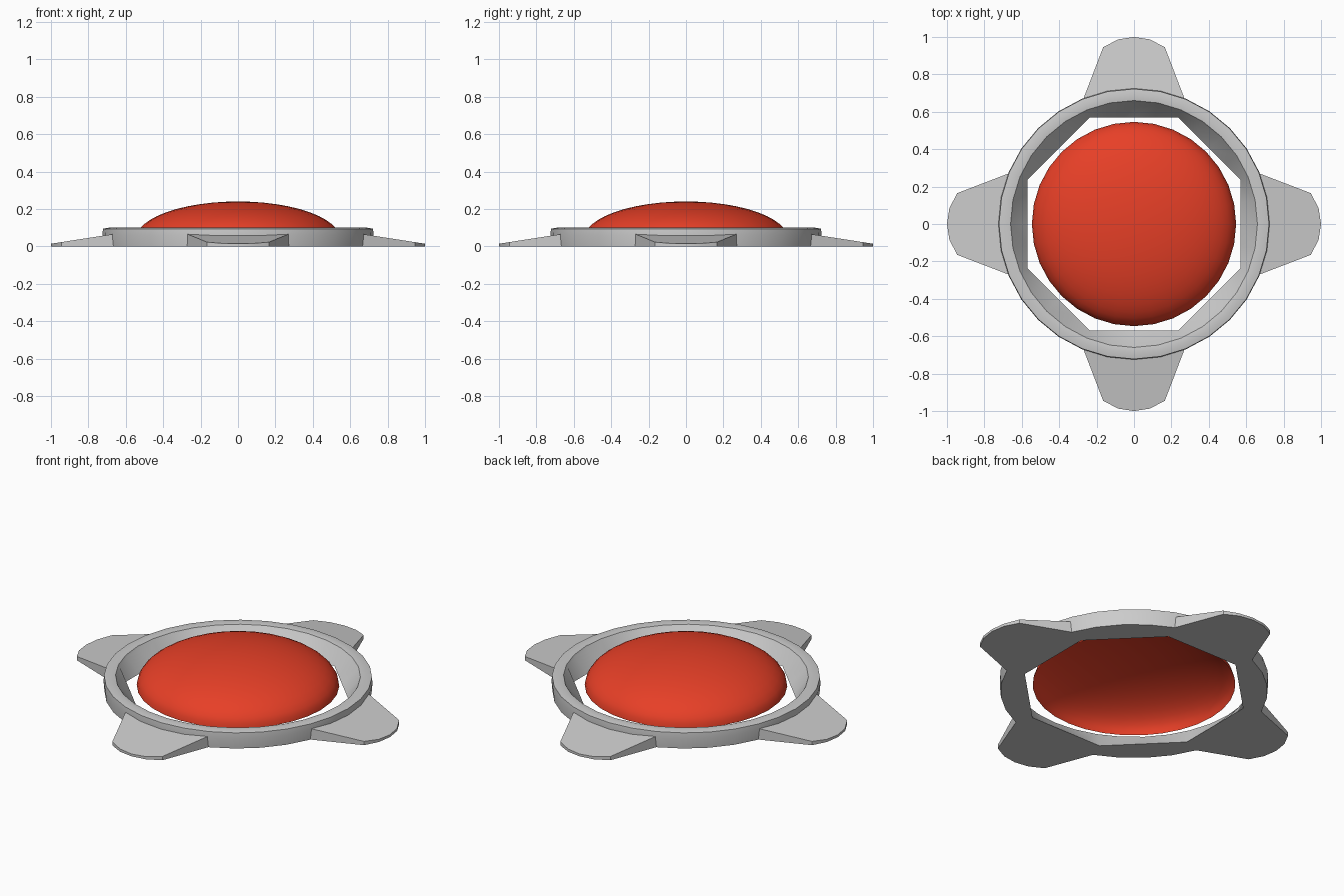
import bpy, bmesh
from math import sin, cos, pi

if "Cube" in bpy.data.objects:
    bpy.data.objects.remove(bpy.data.objects["Cube"])

SEG = 32


def finish(name, bm, fix_normals=True):
    if fix_normals:
        bmesh.ops.recalc_face_normals(bm, faces=bm.faces)
    mesh = bpy.data.meshes.new(name)
    bm.to_mesh(mesh)
    bm.free()
    obj = bpy.data.objects.new(name, mesh)
    bpy.context.collection.objects.link(obj)
    bpy.ops.object.select_all(action='DESELECT')
    obj.select_set(True)
    bpy.context.view_layer.objects.active = obj
    bpy.ops.object.shade_smooth_by_angle(angle=pi / 5)
    return obj


def octagon_radius(angle, apothem):
    # distance to an octagon whose flats face the axes and diagonals
    a = (angle + pi / 8) % (pi / 4) - pi / 8
    return apothem / cos(a)


# Bezel ring: round outside and rim, octagonal opening at the bottom
profile = [(0.72, 0.0), (0.725, 0.06), (0.722, 0.094), (0.69, 0.1),
           (0.66, 0.096), (0.653, 0.085)]
bm = bmesh.new()
loops = []
for i in range(SEG):
    a = 2 * pi * i / SEG
    pts = [(octagon_radius(a, 0.57), 0.0)] + profile
    loops.append([bm.verts.new((r * cos(a), r * sin(a), z)) for r, z in pts])
for i in range(SEG):
    p, q = loops[i], loops[(i + 1) % SEG]
    for k in range(len(p)):
        n = (k + 1) % len(p)
        bm.faces.new((p[k], q[k], q[n], p[n]))
finish("bezel_ring", bm)


# Four sloping lugs with rounded tips
half = [(0.28, 0.645), (0.165, 0.945), (0.085, 0.987)]
outline = half + [(0, 1.0)] + [(-x, y) for x, y in reversed(half)]
for n, side in enumerate(("back", "left", "front", "right")):
    c, s = cos(n * pi / 2), sin(n * pi / 2)
    bm = bmesh.new()
    top, bottom = [], []
    for x, y in outline:
        px, py = x * c - y * s, x * s + y * c
        top.append(bm.verts.new((px, py, 0.014 + 0.155 * (1 - y))))
        bottom.append(bm.verts.new((px, py, 0)))
    bm.faces.new(top)
    bm.faces.new(bottom[::-1])
    for k in range(len(top)):
        m = (k + 1) % len(top)
        bm.faces.new((top[k], bottom[k], bottom[m], top[m]))
    finish(side + "_lug", bm)

# Red dome: open upper half of a flattened sphere
bm = bmesh.new()
bmesh.ops.create_uvsphere(bm, u_segments=SEG, v_segments=24, radius=1)
bmesh.ops.delete(bm, geom=[v for v in bm.verts if v.co.z < -0.01], context='VERTS')
for v in bm.verts:
    v.co = (v.co.x * 0.546, v.co.y * 0.546, 0.04 + v.co.z * 0.2)
dome = finish("dome_button", bm, False)
red = bpy.data.materials.new("red")
red.diffuse_color = (0.8, 0.05, 0.02, 1)
red.use_nodes = True
red.node_tree.nodes["Principled BSDF"].inputs["Base Color"].default_value = red.diffuse_color
dome.data.materials.append(red)
